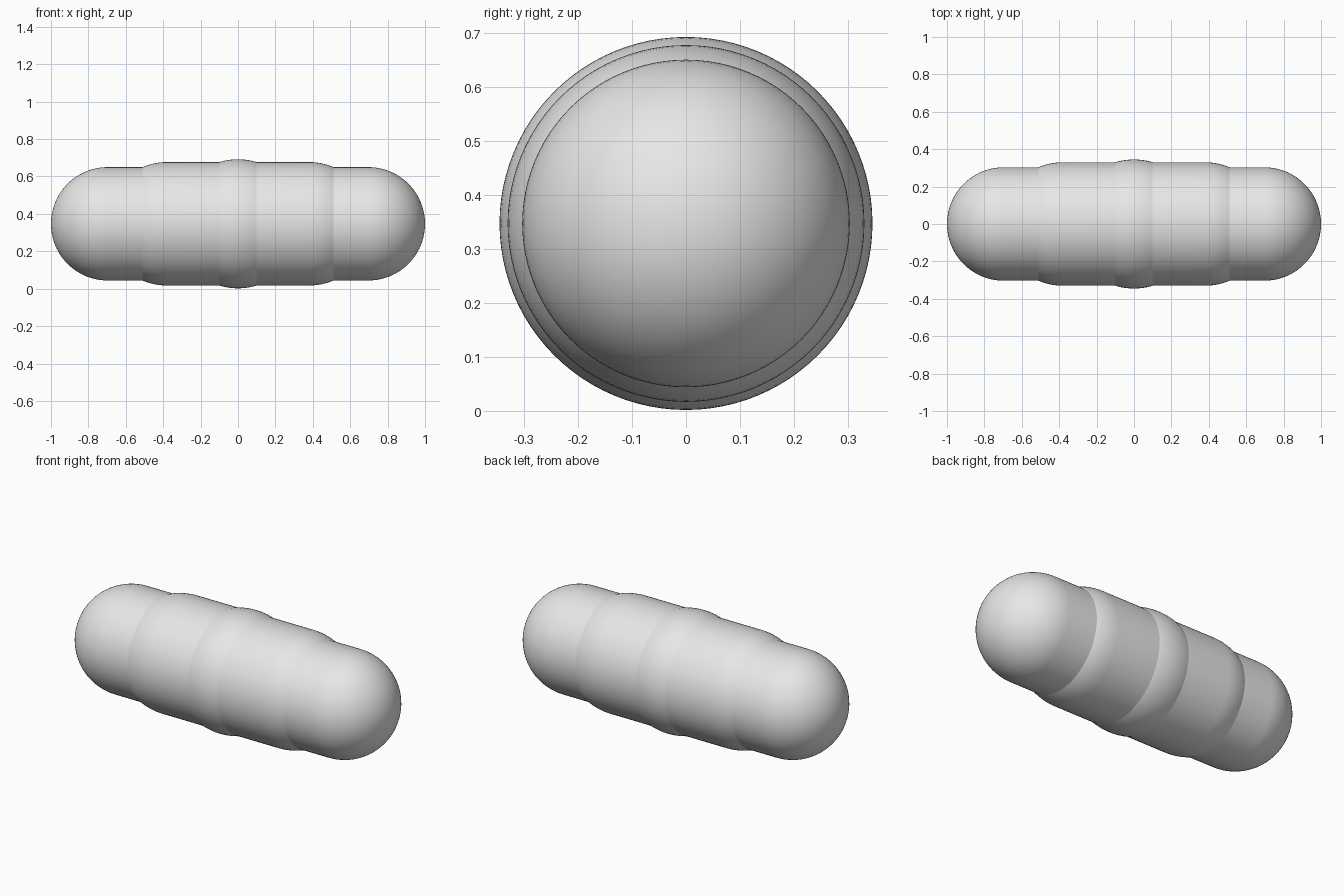
import bpy
import bmesh
from math import sin, cos, pi
from mathutils import Vector

cube = bpy.data.objects.get("Cube")
if cube:
    bpy.data.objects.remove(cube, do_unlink=True)

CENTRE_Z = 0.347
SEGMENTS = 96
ARC_STEPS = 24

grey = bpy.data.materials.new("light grey")
grey.use_nodes = True
colour = (0.8, 0.8, 0.8, 1)
grey.diffuse_color = colour
grey.node_tree.nodes["Principled BSDF"].inputs["Base Color"].default_value = colour


def capsule(name, radius, half_length):
    """Round-ended tube along x; half_length is the straight part on each side."""
    angles = [pi / 2 * i / ARC_STEPS for i in range(ARC_STEPS + 1)]
    right = [(half_length + radius * cos(a), radius * sin(a)) for a in angles]
    left = [(-x, r) for x, r in reversed(right)]
    bm = bmesh.new()
    verts = [bm.verts.new((x, 0, r)) for x, r in right + left]
    edges = [bm.edges.new(pair) for pair in zip(verts, verts[1:])]
    bmesh.ops.spin(bm, geom=verts + edges, cent=(0, 0, 0), axis=Vector((1, 0, 0)),
                   angle=2 * pi, steps=SEGMENTS)
    bmesh.ops.remove_doubles(bm, verts=bm.verts, dist=0.0001)
    bmesh.ops.recalc_face_normals(bm, faces=bm.faces)
    for face in bm.faces:
        face.smooth = True
    mesh = bpy.data.meshes.new(name)
    bm.to_mesh(mesh)
    bm.free()
    mesh.materials.append(grey)
    obj = bpy.data.objects.new(name, mesh)
    obj.location.z = CENTRE_Z
    bpy.context.collection.objects.link(obj)


# Long inner tube, thicker sleeve, and the ball that bulges at the middle
capsule("inner_capsule", 0.303, 0.697)
capsule("middle_sleeve", 0.33, 0.38)
capsule("centre_ball", 0.345, 0)
